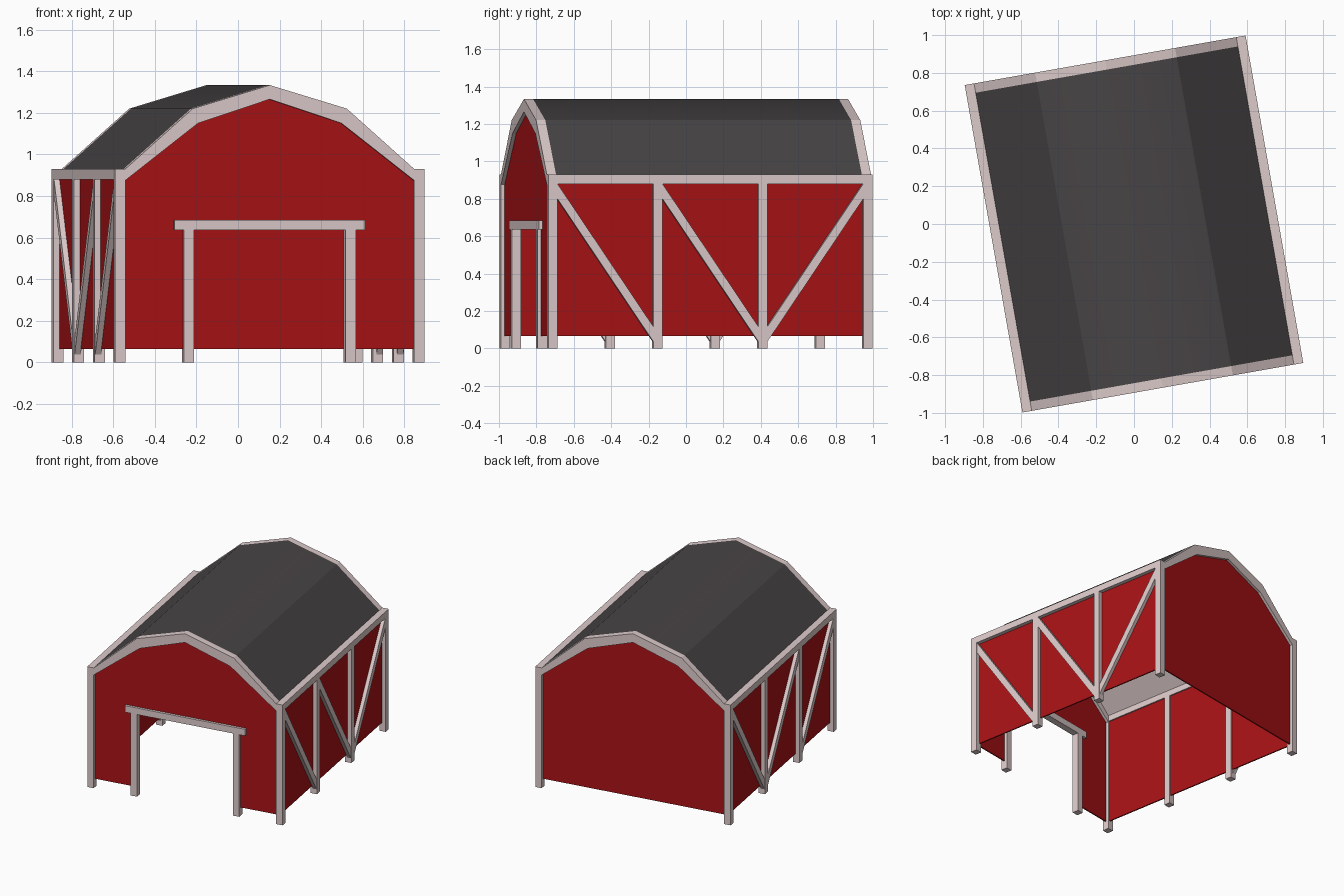
import bpy, bmesh
from math import radians
from mathutils import Matrix, Vector

if "Cube" in bpy.data.objects:
    bpy.data.objects.remove(bpy.data.objects["Cube"])

TURN = Matrix.Rotation(radians(10), 4, 'Z')  # whole barn is turned 10 degrees


def material(name, rgb):
    m = bpy.data.materials.new(name)
    m.diffuse_color = (*rgb, 1)
    m.use_nodes = True
    m.node_tree.nodes["Principled BSDF"].inputs["Base Color"].default_value = m.diffuse_color
    return m


RED = material("red_paint", (0.40, 0.006, 0.008))
TRIM = material("pale_trim", (0.73, 0.60, 0.60))
DARK = material("dark_roof", (0.065, 0.058, 0.06))


def finish(name, bm, mats):
    bmesh.ops.transform(bm, matrix=TURN, verts=bm.verts)
    me = bpy.data.meshes.new(name)
    bm.to_mesh(me)
    bm.free()
    for m in mats:
        me.materials.append(m)
    ob = bpy.data.objects.new(name, me)
    bpy.context.collection.objects.link(ob)
    return ob


def prism(name, pts, axis, lo, hi, mat):
    """Extrude a profile: (x, z) along y, or (y, z) along x."""
    def place(p, d):
        return Vector((p[0], d, p[1])) if axis == 'y' else Vector((d, p[0], p[1]))
    bm = bmesh.new()
    a = [bm.verts.new(place(p, lo)) for p in pts]
    b = [bm.verts.new(place(p, hi)) for p in pts]
    bm.faces.new(a)
    bm.faces.new(b)
    for i in range(len(pts)):
        j = (i + 1) % len(pts)
        bm.faces.new((a[i], a[j], b[j], b[i]))
    bmesh.ops.recalc_face_normals(bm, faces=bm.faces)
    return finish(name, bm, [mat])


def box(name, x0, x1, y0, y1, z0, z1, mat):
    x0, x1 = sorted((x0, x1))
    return prism(name, [(x0, z0), (x1, z0), (x1, z1), (x0, z1)], 'y', y0, y1, mat)


def mirrored(half):
    """Complete a right-hand profile ending at the ridge."""
    return half + [(-x, z) for x, z in reversed(half[:-1])]


W, L, T = 0.755, 0.88, 0.05   # half width, half length, timber size
EAVE, BASE = 0.93, 0.065
outer = mirrored([(0.705, EAVE), (0.376, 1.22), (0, 1.333)])
inner = mirrored([(0.705, 0.875), (0.35, 1.15), (0, 1.265)])
gable = mirrored([(0.715, 0.90), (0.363, 1.185), (0, 1.30)])

# Roof: dark sheet above, pale lining below, upper panels smooth across the ridge
for name, drop, mat in (("roof", 0, DARK), ("roof_lining", 0.005, TRIM)):
    bm = bmesh.new()
    rows = [[bm.verts.new((x, y, z - drop)) for x, z in outer]
            for y in (-L + T, L - T)]
    for i in range(4):
        f = bm.faces.new((rows[0][i], rows[1][i], rows[1][i + 1], rows[0][i + 1]))
        f.smooth = i in (1, 2)
        f.normal_update()
        if (f.normal.z > 0) == (drop > 0):
            f.normal_flip()
    finish(name, bm, [mat])

# Gable trim bands
band = outer + inner[::-1]
prism("front_gable_trim", band, 'y', -L, -L + T, TRIM)
prism("back_gable_trim", band, 'y', L - T, L, TRIM)

# End walls, the front one with a doorway
D = 0.395
prism("back_wall", [(-0.715, BASE), (0.715, BASE)] + gable, 'y', 0.85, 0.86, RED)
door = [(-0.715, BASE), (-D, BASE), (-D, 0.66), (D, 0.66), (D, BASE), (0.715, BASE)]
prism("front_wall", door + gable, 'y', -0.86, -0.85, RED)

# Door frame
for s in (-1, 1):
    box("door_post", s * 0.37, s * 0.42, -L, -L + T, 0, 0.635, TRIM)
box("door_lintel", -0.465, 0.465, -L, -L + T, 0.635, 0.685, TRIM)

# Side walls, eave beams, posts and braces
braces = [(-0.83, -0.285), (-0.26, 0.285), (0.83, 0.285)]  # top end y, foot y
for s, side in ((-1, "left"), (1, "right")):
    box(side + "_wall", s * 0.715, s * 0.725, -0.86, 0.86, BASE, 0.90, RED)
    box(side + "_eave_beam", s * (W - T), s * W, -L, L, EAVE - T, EAVE, TRIM)
    for y in (-0.855, -0.285, 0.285, 0.855):
        box(side + "_post", s * (W - T), s * W, y - T / 2, y + T / 2, 0, EAVE - T, TRIM)
    x0, x1 = sorted((s * 0.722, s * 0.752))
    for top, foot in braces:
        prism(side + "_brace", [(top, 0.88), (top, 0.80), (foot, 0), (foot, 0.08)],
              'x', x0, x1, TRIM)
